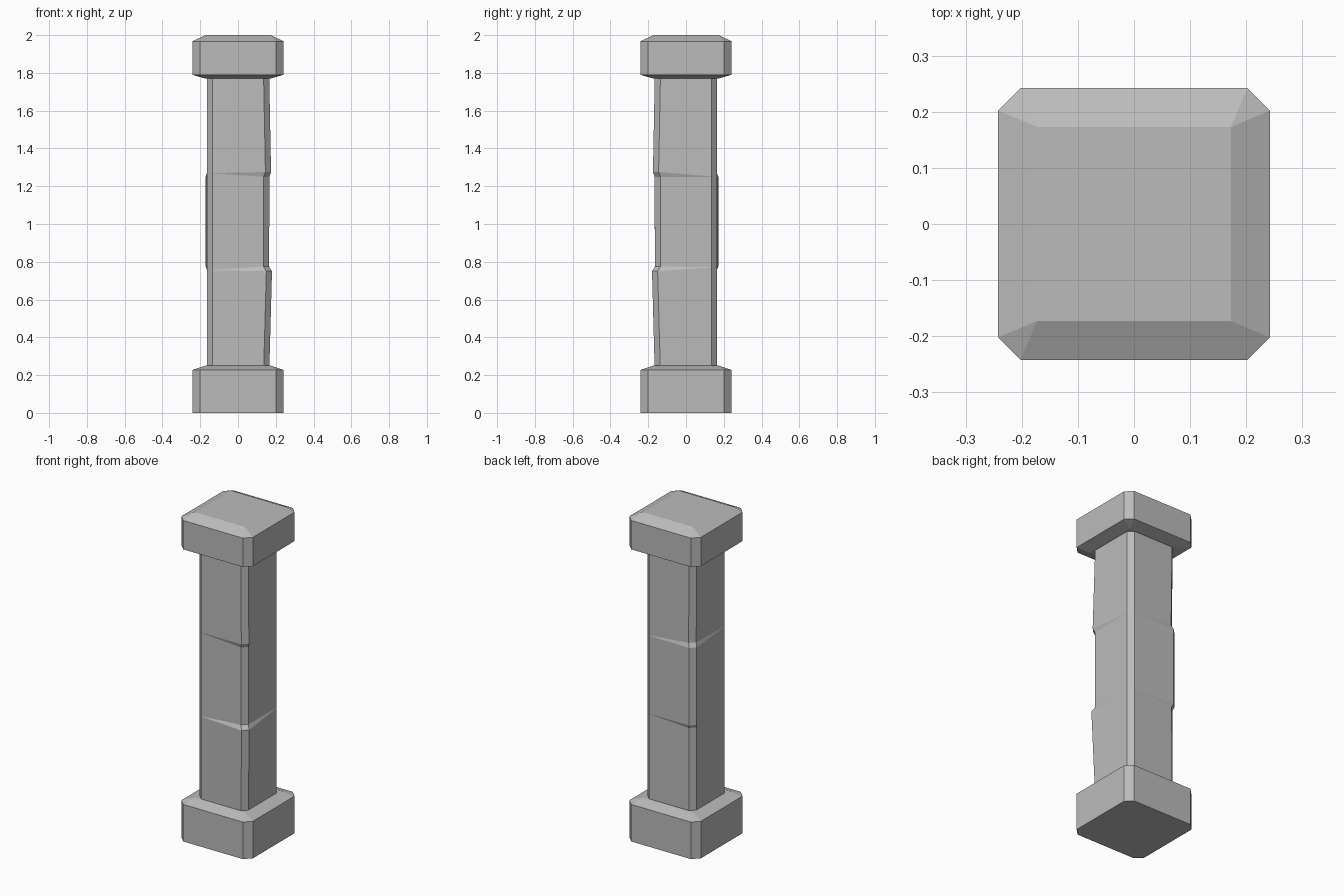
import bpy
import bmesh

cube = bpy.data.objects.get("Cube")
if cube:
    bpy.data.objects.remove(cube, do_unlink=True)

# Single stone colour
stone = bpy.data.materials.new("grey stone")
stone.use_nodes = True
colour = (0.5, 0.5, 0.5, 1)
stone.diffuse_color = colour
stone.node_tree.nodes["Principled BSDF"].inputs["Base Color"].default_value = colour

# Corner order: front right, back right, back left, front left
CORNERS = [(1, -1), (1, 1), (-1, 1), (-1, -1)]


def ring(half, cut, heights, push=(0, 0, 0, 0)):
    """Square outline with cut corners; push moves each corner outward."""
    points = []
    for i, (sx, sy) in enumerate(CORNERS):
        h = half + push[i]
        pair = [(sx * (h - cut), sy * h), (sx * h, sy * (h - cut))]
        if sx != -sy:
            pair.reverse()
        points += [(x, y, heights[i]) for x, y in pair]
    return points


def loft(name, rings):
    """Skin a stack of outlines and close both ends."""
    bm = bmesh.new()
    loops = [[bm.verts.new(p) for p in r] for r in rings]
    for low, high in zip(loops, loops[1:]):
        for i in range(len(low)):
            j = (i + 1) % len(low)
            bm.faces.new((low[i], low[j], high[j], high[i]))
    bm.faces.new(loops[0][::-1])
    bm.faces.new(loops[-1])
    bmesh.ops.remove_doubles(bm, verts=bm.verts, dist=0.0008)
    bmesh.ops.recalc_face_normals(bm, faces=bm.faces)
    mesh = bpy.data.meshes.new(name)
    bm.to_mesh(mesh)
    bm.free()
    mesh.materials.append(stone)
    obj = bpy.data.objects.new(name, mesh)
    bpy.context.collection.objects.link(obj)
    return obj


def level(z):
    return [z] * 4


# Base block with a sloped shoulder
loft("base", [
    ring(0.242, 0.04, level(0)),
    ring(0.242, 0.04, level(0.227)),
    ring(0.173, 0, level(0.25)),
])

# Shaft of three stones, slipped along one diagonal
loft("shaft", [
    ring(0.165, 0.03, level(0.2)),
    ring(0.165, 0.03, (0.75, 0.77, 0.755, 0.755), (0.015, 0, -0.002, 0)),
    ring(0.165, 0.03, (0.775, 0.772, 0.775, 0.757), (0, 0, 0.006, 0)),
    ring(0.165, 0.03, (1.25, 1.25, 1.25, 1.268), (0.001, 0, 0.006, 0)),
    ring(0.165, 0.03, (1.275, 1.252, 1.275, 1.27), (0.01, 0, -0.004, 0)),
    ring(0.165, 0.03, level(1.8)),
])

# Cap block, sloped above and below
loft("cap", [
    ring(0.173, 0, level(1.77)),
    ring(0.242, 0.04, level(1.79)),
    ring(0.242, 0.04, level(1.967)),
    ring(0.173, 0, level(2)),
])
